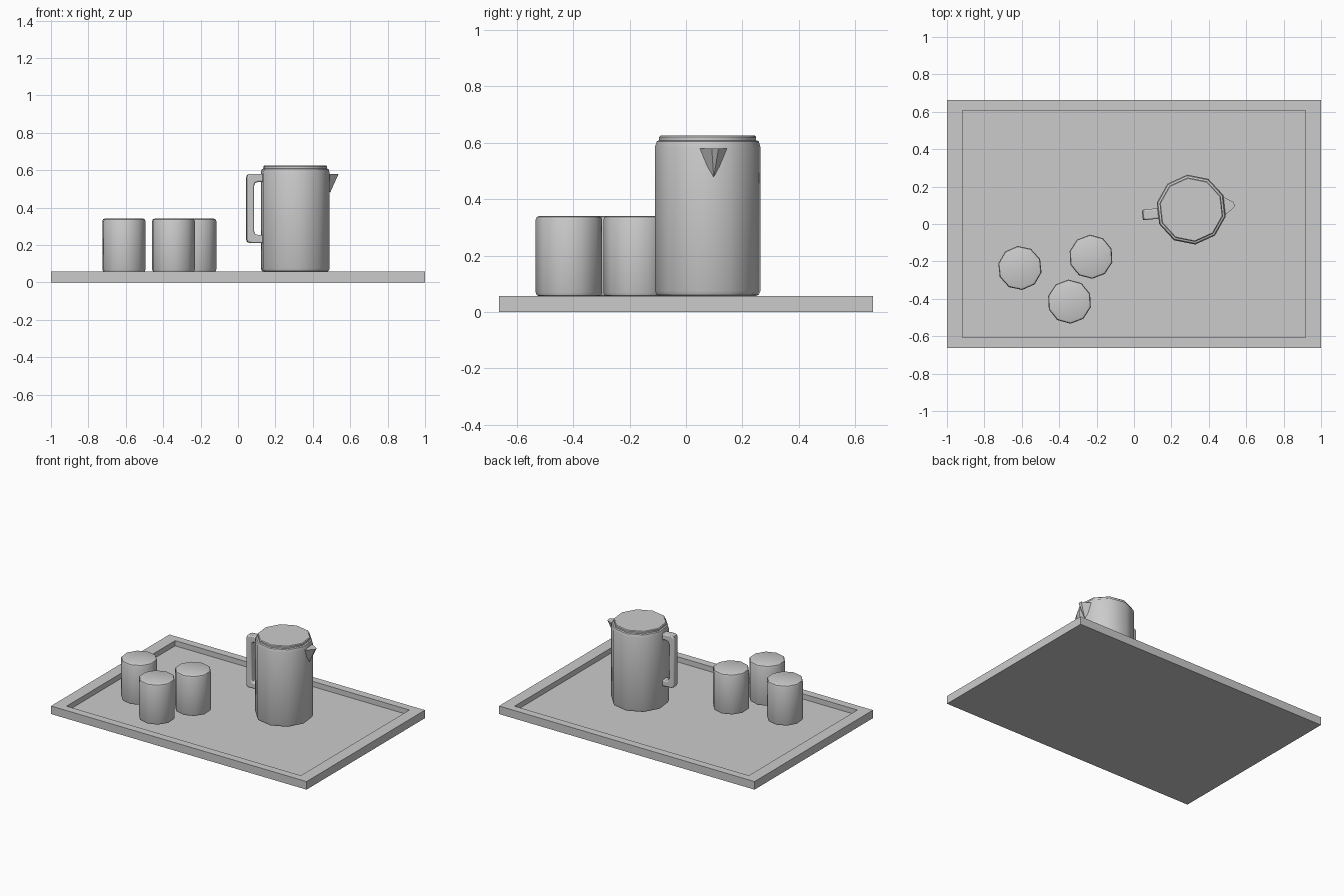
import bpy, bmesh, math
from mathutils import Matrix

if "Cube" in bpy.data.objects:
    bpy.data.objects.remove(bpy.data.objects["Cube"])


def finish(name, bm, mat=Matrix(), smooth=None):
    bmesh.ops.recalc_face_normals(bm, faces=bm.faces)
    me = bpy.data.meshes.new(name)
    bm.to_mesh(me)
    bm.free()
    ob = bpy.data.objects.new(name, me)
    bpy.context.collection.objects.link(ob)
    ob.matrix_world = mat
    if smooth:
        bpy.ops.object.select_all(action='DESELECT')
        ob.select_set(True)
        bpy.context.view_layer.objects.active = ob
        bpy.ops.object.shade_smooth_by_angle(angle=math.radians(smooth))
    return ob


def lathe(name, profile, mat, sides=10):
    bm = bmesh.new()
    rings = []
    for r, z in profile:
        rings.append([bm.verts.new((r * math.cos(a), r * math.sin(a), z))
                      for a in (math.pi / 2 + 2 * math.pi * i / sides for i in range(sides))])
    for lo, hi in zip(rings, rings[1:]):
        for i in range(sides):
            j = (i + 1) % sides
            bm.faces.new((lo[i], lo[j], hi[j], hi[i]))
    bm.faces.new(rings[0][::-1])
    bm.faces.new(rings[-1])
    return finish(name, bm, mat, 40)


def place(x, y, deg):
    return Matrix.Translation((x, y, 0)) @ Matrix.Rotation(math.radians(deg), 4, 'Z')


# Tray: slab whose top is inset and pushed down
bm = bmesh.new()
bmesh.ops.create_cube(bm, size=1, matrix=Matrix.Translation((0, 0, 0.0285)) @ Matrix.Diagonal((2, 1.324, 0.057, 1)))
bm.faces.ensure_lookup_table()
top = max(bm.faces, key=lambda f: f.calc_center_median().z)
bmesh.ops.inset_region(bm, faces=[top], thickness=0.001)
for v in top.verts:
    v.co.x = math.copysign(0.917, v.co.x)
    v.co.y = math.copysign(0.607, v.co.y)
hole = bmesh.ops.extrude_discrete_faces(bm, faces=[top])['faces'][0]
for v in hole.verts:
    v.co.z = 0.02
finish("tray", bm)

# Cups
cup = [(0.104, 0.055), (0.114, 0.059), (0.118, 0.069),
       (0.118, 0.327), (0.114, 0.337), (0.104, 0.341)]
for i, (x, y, a) in enumerate([(-0.61, -0.235, 6), (-0.23, -0.175, 3), (-0.345, -0.415, 3)]):
    lathe(f"cup_{i + 1}", cup, place(x, y, a))

# Jug body with a shallow lid
jug = place(0.306, 0.077, 6.5)
lathe("jug_body", [(0.168, 0.055), (0.182, 0.061), (0.188, 0.075), (0.188, 0.585),
                   (0.182, 0.605), (0.168, 0.611)], jug)
lathe("jug_lid", [(0.173, 0.605), (0.173, 0.62), (0.168, 0.625)], jug)

# Spout: wedge tapering down against the body
bm = bmesh.new()
rim = [bm.verts.new((x, y, 0.58)) for x, y in
       [(0.165, -0.058), (0.232, -0.012), (0.232, 0.012), (0.165, 0.058)]]
tip = bm.verts.new((0.187, 0, 0.478))
bm.faces.new(rim)
for i in range(4):
    bm.faces.new((rim[i], tip, rim[(i + 1) % 4]))
finish("jug_spout", bm, jug)

# Handle: rounded C outline extruded sideways
def arc(cx, cz, r, a0):
    return [(cx + r * math.cos(math.radians(a0 + s)), cz + r * math.sin(math.radians(a0 + s))) for s in (0, 45, 90)]


outer = [(-0.165, 0.58)] + arc(-0.243, 0.56, 0.02, 90) + arc(-0.243, 0.23, 0.02, 180) + [(-0.165, 0.21)]
inner = [(-0.165, 0.537)] + arc(-0.202, 0.515, 0.022, 90) + arc(-0.202, 0.275, 0.022, 180) + [(-0.165, 0.253)]
bm = bmesh.new()
grid = [[bm.verts.new((x, y, z)) for x, z in line]
        for line, y in ((outer, -0.028), (inner, -0.028), (inner, 0.028), (outer, 0.028))]
for k in range(4):
    p, q = grid[k], grid[(k + 1) % 4]
    for i in range(len(p) - 1):
        bm.faces.new((p[i], p[i + 1], q[i + 1], q[i]))
for e in (0, -1):
    bm.faces.new([g[e] for g in grid])
handle = finish("jug_handle", bm, jug, 35)
bev = handle.modifiers.new("bevel", 'BEVEL')
bev.width, bev.segments, bev.limit_method, bev.angle_limit = 0.008, 2, 'ANGLE', math.radians(60)
